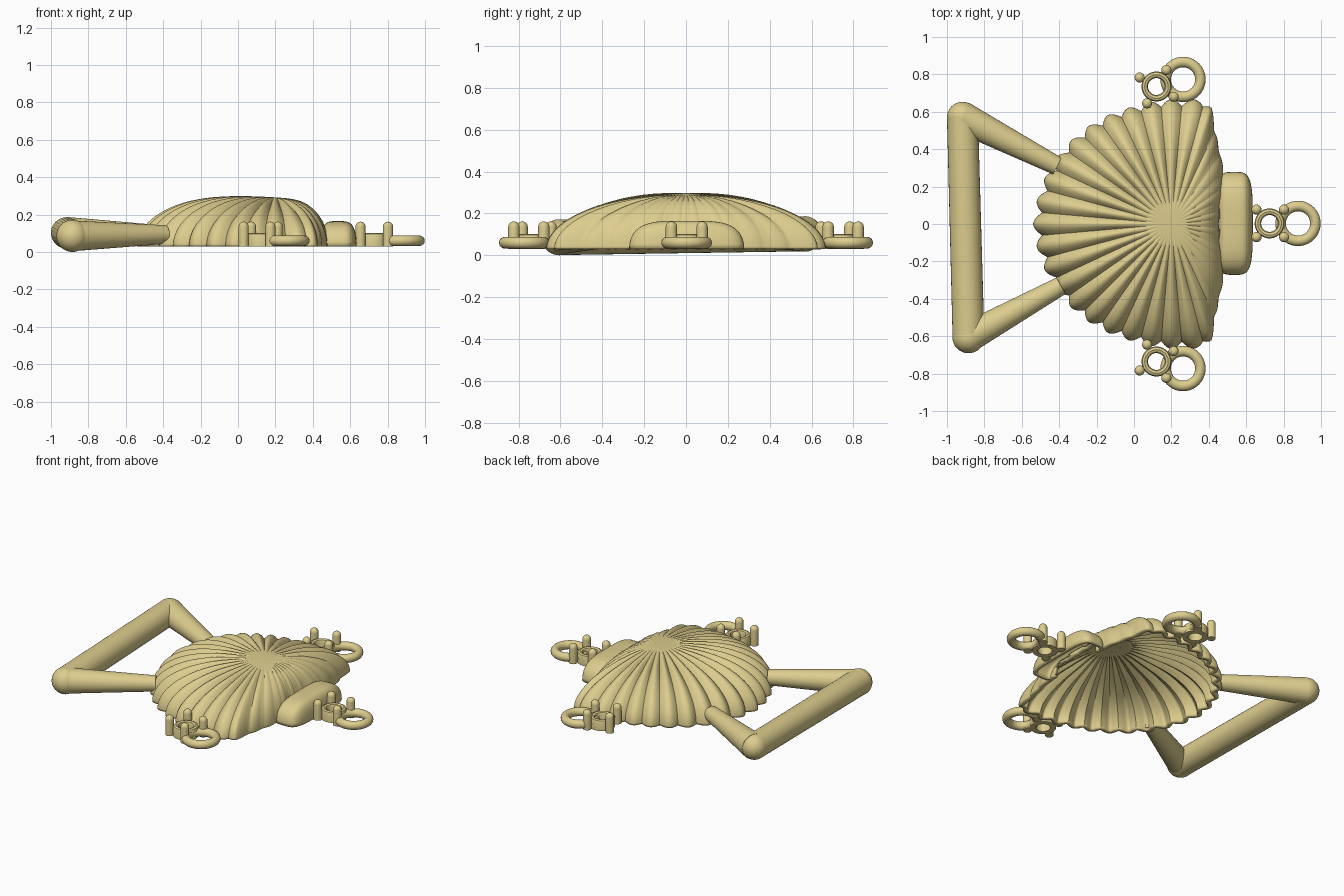
import bpy, bmesh, math
from mathutils import Vector

if "Cube" in bpy.data.objects:
    bpy.data.objects.remove(bpy.data.objects["Cube"])

mat = bpy.data.materials.new("pale_gold")
mat.diffuse_color = (0.72, 0.61, 0.27, 1)
mat.use_nodes = True
mat.node_tree.nodes["Principled BSDF"].inputs["Base Color"].default_value = mat.diffuse_color
BASE = 0.03


def finish(bm, name, thickness=0):
    bmesh.ops.recalc_face_normals(bm, faces=bm.faces)
    # open shells: make sure the normals point up
    if thickness and sum(f.normal.z * f.calc_area() for f in bm.faces) < 0:
        bmesh.ops.reverse_faces(bm, faces=bm.faces)
    me = bpy.data.meshes.new(name)
    bm.to_mesh(me)
    bm.free()
    ob = bpy.data.objects.new(name, me)
    bpy.context.collection.objects.link(ob)
    me.materials.append(mat)
    if thickness:
        mod = ob.modifiers.new("wall", 'SOLIDIFY')
        mod.thickness = thickness
        mod.offset = -1
    bpy.ops.object.select_all(action='DESELECT')
    ob.select_set(True)
    bpy.context.view_layer.objects.active = ob
    bpy.ops.object.shade_smooth_by_angle(angle=math.radians(40))
    return ob


def polar_grid(point, n_ang, n_rad):
    """Open dome built from point(angle, 0..1)."""
    bm = bmesh.new()
    centre = bm.verts.new(point(0, 0))
    rings = [[bm.verts.new(point(2 * math.pi * i / n_ang - math.pi, j / n_rad))
              for i in range(n_ang)] for j in range(1, n_rad + 1)]
    for i in range(n_ang):
        k = (i + 1) % n_ang
        bm.faces.new((centre, rings[0][i], rings[0][k]))
        for a, b in zip(rings, rings[1:]):
            bm.faces.new((a[i], b[i], b[k], a[k]))
    return bm


def smooth(a, b, v):
    v = min(1, max(0, (v - a) / (b - a)))
    return v * v * (3 - 2 * v)


# Scallop shell: outline radius by angle (degrees) around (CX, 0)
CX = 0.2
OUTLINE = [(0, .265), (20, .285), (42, .375), (58, .475), (66, .57), (71, .66),
           (76, .685), (83, .67), (108, .66), (126, .68), (149, .71), (180, .74)]


def outline(deg):
    for (a, ra), (b, rb) in zip(OUTLINE, OUTLINE[1:]):
        if deg <= b:
            return ra + (rb - ra) * (deg - a) / (b - a)
    return OUTLINE[-1][1]


def shell_point(ang, u):
    t = math.sin(u * math.pi / 2)
    deg = abs(math.degrees(ang))
    fade = 0.15 + 0.85 * smooth(50, 85, deg)
    groove = fade * (1 - abs(math.cos(18 * ang))) * smooth(0.08, 0.55, t)
    r = outline(deg) * t * (1 - 0.055 * groove)
    x, y = CX + r * math.cos(ang), r * math.sin(ang)
    p = 2.1 + 1.7 * math.cos(ang) ** 2
    crown = 0.27 - 0.13 * (x + 0.05) ** 2
    z = BASE + crown * math.sqrt(max(0, 1 - t ** p)) * (1 - 0.1 * groove)
    return x, y, z


bm = polar_grid(shell_point, 432, 36)
# opening into the hinge
hole = [f for f in bm.faces if f.calc_center_median().x > 0.4
        and abs(f.calc_center_median().y) < 0.2 and f.calc_center_median().z < 0.12]
bmesh.ops.delete(bm, geom=hole, context='FACES')
finish(bm, "scallop_shell", 0.028)


# Hollow rounded hinge block
def hinge_point(ang, u):
    t = math.sin(u * math.pi / 2)
    c, s = math.cos(ang), math.sin(ang)
    k = 1 / (abs(c) ** 4 + abs(s) ** 4) ** 0.25
    z = BASE + 0.135 * max(0, 1 - t ** 4) ** 0.45
    return 0.535 + 0.1 * t * k * c, 0.003 + 0.275 * t * k * s, z


bm = polar_grid(hinge_point, 96, 16)
inside = [f for f in bm.faces if f.calc_center_median().x < 0.455]
bmesh.ops.delete(bm, geom=inside, context='FACES')
finish(bm, "hinge_block", 0.025)


# Handle: tapered bars with ball corners
def bar(name, a, b, r1, r2):
    a, b = Vector(a), Vector(b)
    bm = bmesh.new()
    bmesh.ops.create_cone(bm, cap_ends=True, segments=32, radius1=r1, radius2=r2,
                          depth=(b - a).length)
    ob = finish(bm, name)
    ob.location = (a + b) / 2
    ob.rotation_euler = (b - a).to_track_quat('Z', 'Y').to_euler()


def ball(name, loc, r):
    bm = bmesh.new()
    bmesh.ops.create_uvsphere(bm, u_segments=32, v_segments=20, radius=r)
    finish(bm, name).location = loc


back, front = (-0.917, 0.57, 0.102), (-0.885, -0.605, 0.086)
bar("handle_grip", back, front, 0.083, 0.085)
ball("handle_corner_back", back, 0.083)
ball("handle_corner_front", front, 0.086)
bar("handle_arm_back", back, (-0.41, 0.31, 0.093), 0.085, 0.05)
bar("handle_arm_front", front, (-0.39, -0.33, 0.093), 0.082, 0.05)


# Lathe a closed profile of (radius, z) points around a vertical axis
def lathe(name, profile, x, y, n=40):
    bm = bmesh.new()
    cols = [[bm.verts.new((r * math.cos(2 * math.pi * i / n),
                           r * math.sin(2 * math.pi * i / n), z))
             for r, z in profile] for i in range(n)]
    m = len(profile)
    for i in range(n):
        a, b = cols[i], cols[(i + 1) % n]
        for j in range(m):
            k = (j + 1) % m
            bm.faces.new((a[j], b[j], b[k], a[k]))
    bmesh.ops.remove_doubles(bm, verts=bm.verts, dist=1e-5)
    finish(bm, name).location = (x, y, 0)


LOOP = [(0.093 + 0.028 * math.cos(a * math.pi / 8), 0.06 + 0.028 * math.sin(a * math.pi / 8))
        for a in range(16)]
COLLAR = [(0.045, BASE), (0.08, BASE), (0.08, 0.085), (0.075, 0.097), (0.063, 0.102),
          (0.05, 0.097), (0.045, 0.085)]
POST = [(0.0, BASE), (0.027, BASE)] + [
    (0.027 * math.cos(a * math.pi / 12), 0.135 + 0.027 * math.sin(a * math.pi / 12))
    for a in range(6)] + [(0.0, 0.162)]


# Connectors: collar, hanging loop and four posts
def connector(tag, collar, loop, posts, side=1):
    lathe(tag + "_collar", COLLAR, collar[0], side * collar[1])
    lathe(tag + "_loop", LOOP, loop[0], side * loop[1])
    for i, (x, y) in enumerate(posts):
        lathe(f"{tag}_post_{i + 1}", POST, x, side * y, 20)


connector("end", (0.725, 0.003), (0.877, 0.003),
          [(0.655, 0.077), (0.655, -0.07), (0.802, 0.077), (0.802, -0.07)])
SIDE_POSTS = [(0.03, 0.783), (0.173, 0.823), (0.07, 0.645), (0.212, 0.68)]
for tag, s in (("back", 1), ("front", -1)):
    connector(tag, (0.12, 0.735), (0.262, 0.773), SIDE_POSTS, s)
